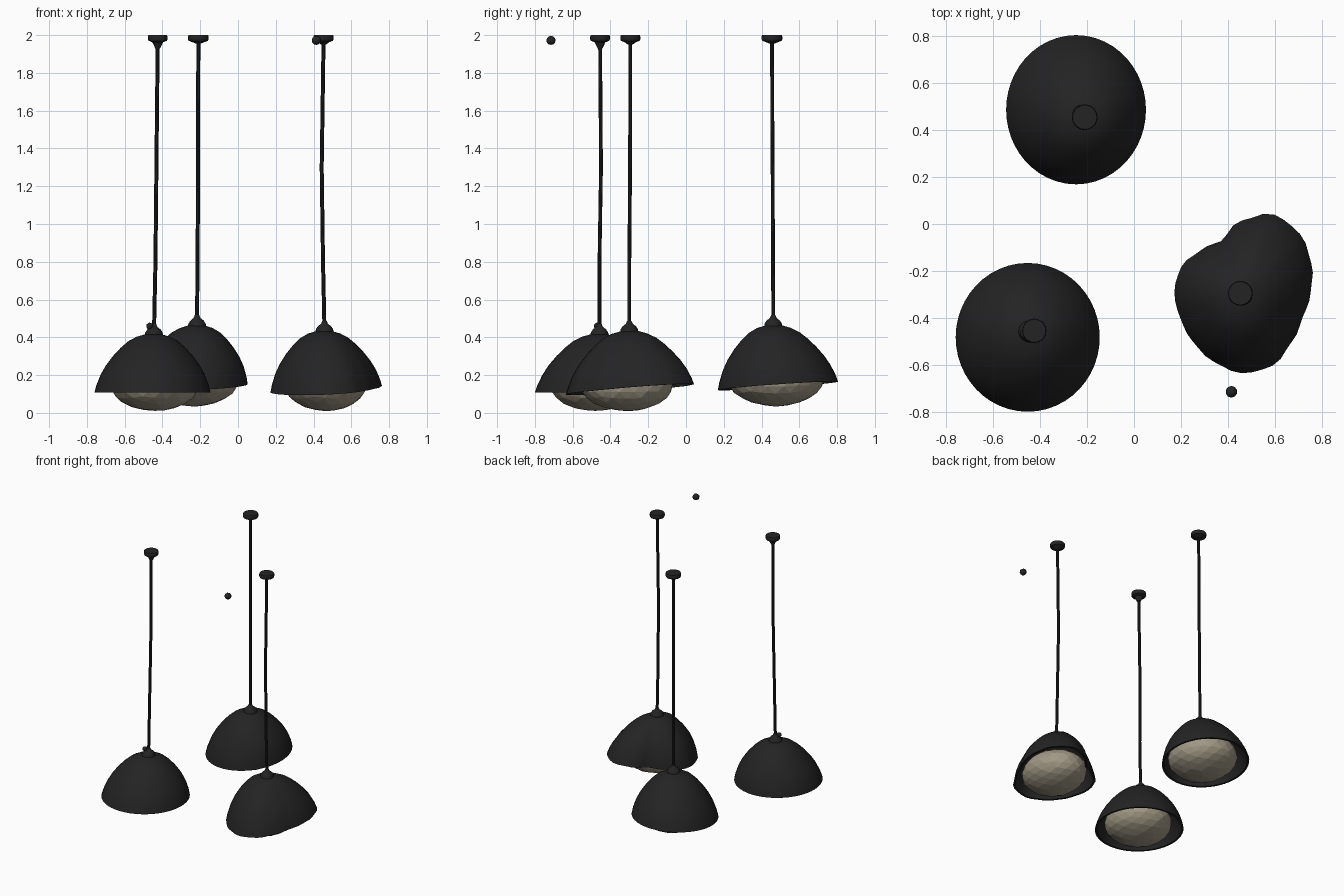
import bpy, bmesh, math, random
from mathutils import Vector

random.seed(4)
cube = bpy.data.objects.get("Cube")
if cube:
    bpy.data.objects.remove(cube)


def material(name, rgb):
    m = bpy.data.materials.new(name)
    m.use_nodes = True
    m.diffuse_color = (*rgb, 1)
    m.node_tree.nodes["Principled BSDF"].inputs["Base Color"].default_value = (*rgb, 1)
    return m


BLACK = material("matte black", (0.017, 0.017, 0.017))
CREAM = material("warm glass", (0.36, 0.32, 0.24))


def finish(name, bm, mat, smooth=True):
    bmesh.ops.recalc_face_normals(bm, faces=bm.faces)
    me = bpy.data.meshes.new(name)
    bm.to_mesh(me)
    bm.free()
    me.materials.append(mat)
    ob = bpy.data.objects.new(name, me)
    bpy.context.collection.objects.link(ob)
    if smooth:
        bpy.ops.object.select_all(action='DESELECT')
        bpy.context.view_layer.objects.active = ob
        ob.select_set(True)
        bpy.ops.object.shade_smooth_by_angle(angle=math.radians(35))
    return ob


def loft(name, rings, mat):
    """Skin a list of point rings and close both ends."""
    bm = bmesh.new()
    loops = [[bm.verts.new(p) for p in ring] for ring in rings]
    n = len(loops[0])
    for a, b in zip(loops, loops[1:]):
        for i in range(n):
            j = (i + 1) % n
            bm.faces.new((a[i], a[j], b[j], b[i]))
    bm.faces.new(loops[0])
    bm.faces.new(loops[-1])
    return finish(name, bm, mat)


def circle(x, y, z, r, n=20):
    return [(x + r * math.cos(math.tau * i / n), y + r * math.sin(math.tau * i / n), z)
            for i in range(n)]


def ball(name, center, radii, mat, level, jitter=0.0, smooth=True):
    bm = bmesh.new()
    bmesh.ops.create_icosphere(bm, subdivisions=level, radius=1)
    for v in bm.verts:
        p = v.co * (1 + random.uniform(-jitter, jitter))
        v.co = Vector(center) + Vector(a * b for a, b in zip(p, radii))
    return finish(name, bm, mat, smooth)


# Dome profile: (share of the rim radius, share of the height)
PROFILE = [(1, 0), (0.97, 0.12), (0.9, 0.3), (0.81, 0.46), (0.69, 0.62),
           (0.56, 0.76), (0.43, 0.87), (0.29, 0.945), (0.15, 0.985), (0.06, 1)]
SEGMENTS = 48

# Bent rim: radius at sixteen equal angles
BENT = [.293, .32, .35, .358, .305, .234, .25, .28, .288, .285, .297, .32, .346, .34, .30, .28]


def bent_radius(a):
    t = a / math.tau * len(BENT)
    i, f = int(t), t - int(t)
    f = f * f * (3 - 2 * f)
    return BENT[i % 16] * (1 - f) + BENT[(i + 1) % 16] * f


def oval_radius(rx, ry):
    return lambda a: rx * ry / math.hypot(ry * math.cos(a), rx * math.sin(a))


def shade(name, center, apex, rim, top, tilt, radius):
    """Thin tilted dome: outer skin up to the apex, inner skin hidden behind it."""
    def ring(s, h, inset):
        pts = []
        for i in range(SEGMENTS):
            a = math.tau * i / SEGMENTS
            base = radius(a)
            mean = 0.305
            r = (base * (1 - h) + (0.6 * base + 0.4 * mean) * h) * s
            r = max(r - inset, 0.004)
            dx, dy = r * math.cos(a), r * math.sin(a)
            x = center[0] + (apex[0] - center[0]) * h + dx
            y = center[1] + (apex[1] - center[1]) * h + dy
            z = rim + (top - inset - rim) * h + (tilt[0] * dx + tilt[1] * dy) * (1 - h)
            pts.append((x, y, z))
        return pts
    inner = [ring(s, h, 0.014) for s, h in reversed(PROFILE)]
    outer = [ring(s, h, 0) for s, h in PROFILE]
    return loft(name, inner + outer, BLACK)


def pendant(tag, center, apex, rim, top, tilt, radius, globe, globe_size, path, cap, neck):
    shade(tag + "_shade", center, apex, rim, top, tilt, radius)
    ball(tag + "_globe", globe, globe_size, CREAM, 3, 0.012, False)
    # Collar where the rod meets the shade
    x, y = path[0][:2]
    loft(tag + "_collar", [circle(x, y, top + dz, r) for dz, r in
         ((-0.03, 0.05), (0.005, 0.046), (0.022, 0.035), (0.035, 0.018), (0.05, 0.012))], BLACK)
    # Slightly crooked rod
    loft(tag + "_rod", [circle(*p, 0.0105, 10) for p in path], BLACK)
    # Ceiling cap with tapered neck
    x, y = path[-1][:2]
    loft(tag + "_ceiling_cap", [circle(x, y, z, r) for z, r in
         ((neck, 0.013), (1.962, cap * 0.55), (1.97, cap * 0.93), (1.978, cap),
          (1.993, cap), (2.0, cap * 0.94))], BLACK)


pendant("front_right", (-0.453, -0.483), (-0.448, -0.46), 0.108, 0.42, (0, 0),
        oval_radius(0.307, 0.317), (-0.44, -0.48, 0.15), (0.235, 0.24, 0.14),
        [(-0.445, -0.458, 0.42), (-0.437, -0.458, 0.8), (-0.432, -0.45, 1.3), (-0.425, -0.455, 1.98)],
        0.052, 1.93)
pendant("back", (-0.247, 0.487), (-0.22, 0.465), 0.143, 0.467, (0.03, 0.07),
        oval_radius(0.298, 0.318), (-0.23, 0.475, 0.18), (0.235, 0.255, 0.145),
        [(-0.217, 0.462, 0.46), (-0.213, 0.46, 1.0), (-0.21, 0.455, 1.98)],
        0.055, 1.955)
pendant("front_left", (0.46, -0.29), (0.455, -0.295), 0.122, 0.437, (0.05, 0.075),
        bent_radius, (0.465, -0.315, 0.148), (0.215, 0.245, 0.138),
        [(0.458, -0.3, 0.43), (0.45, -0.3, 0.8), (0.443, -0.296, 1.3), (0.453, -0.295, 1.98)],
        0.053, 1.95)

# Small knob beside the collar and a loose ceiling bead
ball("collar_knob", (-0.468, -0.47, 0.46), (0.018, 0.018, 0.018), BLACK, 2)
ball("ceiling_bead", (0.415, -0.715, 1.972), (0.025, 0.025, 0.024), BLACK, 2)
